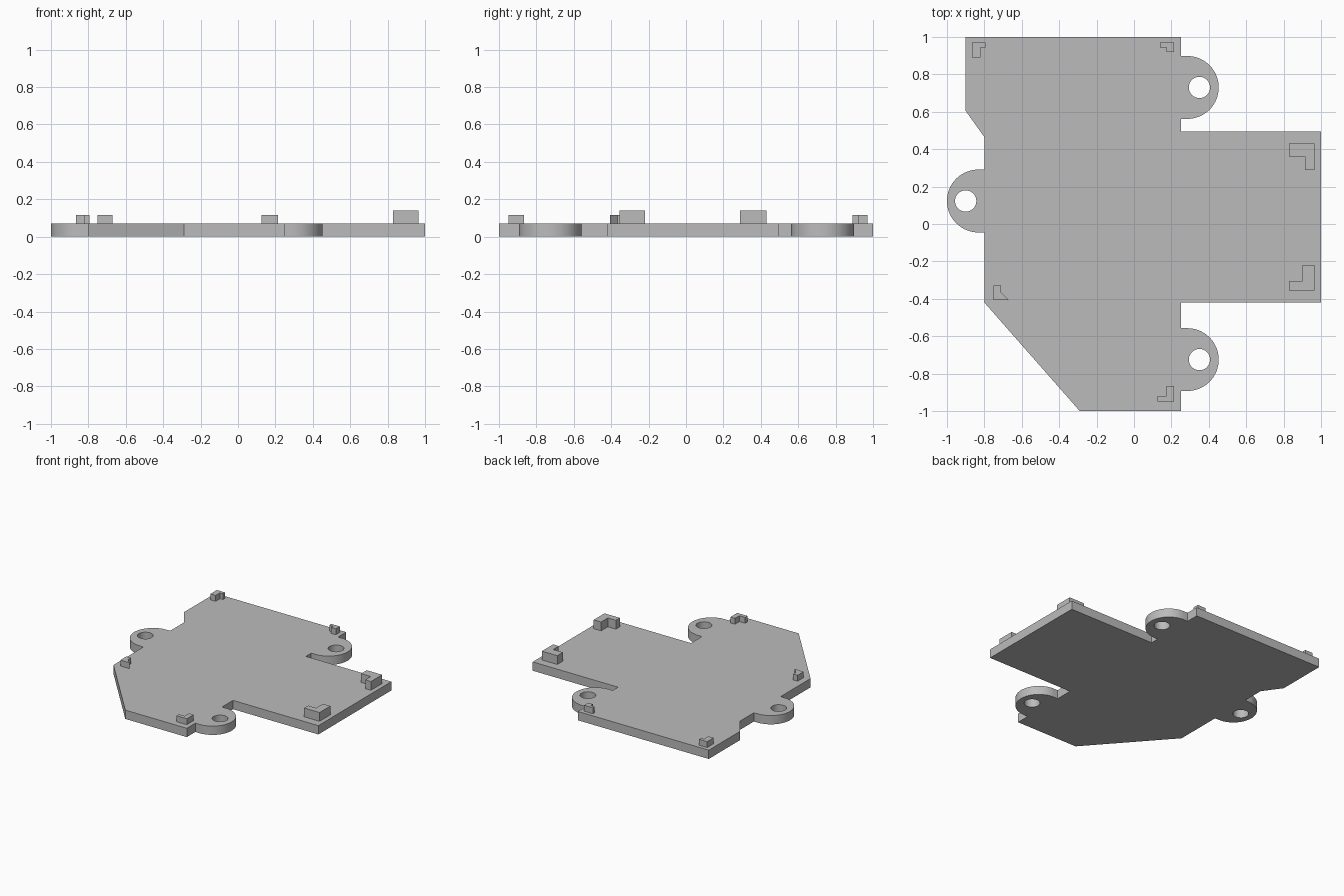
import bpy
import bmesh
from math import cos, sin, pi
from mathutils import Vector

cube = bpy.data.objects.get("Cube")
if cube:
    bpy.data.objects.remove(cube, do_unlink=True)

GREY = (0.5, 0.5, 0.5, 1.0)
grey = bpy.data.materials.new("plain grey")
grey.use_nodes = True
grey.diffuse_color = GREY
grey.node_tree.nodes["Principled BSDF"].inputs["Base Color"].default_value = GREY

PLATE_TOP = 0.07
EAR_RADIUS = 0.168
HOLE_RADIUS = 0.057


def arc(x, y, radius, start, end, steps):
    """Points along an arc, both ends included."""
    angles = [start + (end - start) * i / steps for i in range(steps + 1)]
    return [(x + radius * cos(a), y + radius * sin(a)) for a in angles]


def prism(name, loops, bottom, top):
    """Solid from an outline and optional hole loops."""
    bm = bmesh.new()
    edges = []
    for loop in loops:
        verts = [bm.verts.new((x, y, bottom)) for x, y in loop]
        edges += [bm.edges.new((v, verts[i - 1])) for i, v in enumerate(verts)]
    bmesh.ops.triangle_fill(bm, edges=edges, use_beauty=True)
    raised = bmesh.ops.extrude_face_region(bm, geom=bm.faces[:], use_keep_orig=True)
    verts = [g for g in raised["geom"] if isinstance(g, bmesh.types.BMVert)]
    bmesh.ops.translate(bm, verts=verts, vec=Vector((0, 0, top - bottom)))
    bmesh.ops.recalc_face_normals(bm, faces=bm.faces[:])
    mesh = bpy.data.meshes.new(name)
    bm.to_mesh(mesh)
    bm.free()
    mesh.materials.append(grey)
    obj = bpy.data.objects.new(name, mesh)
    bpy.context.collection.objects.link(obj)
    return obj


# Base plate: clockwise outline with three rounded screw ears
def right_ear(y):
    return ([(0.25, y + EAR_RADIUS)]
            + arc(0.285, y, EAR_RADIUS, pi / 2, -pi / 2, 32)
            + [(0.25, y - EAR_RADIUS)])


BACK_EAR, FRONT_EAR, SIDE_EAR = 0.73, -0.725, 0.123
outline = [(-0.9, 1), (0.25, 1)] + right_ear(BACK_EAR)
outline += [(0.25, 0.495), (1, 0.495), (1, -0.42), (0.25, -0.42)]
outline += right_ear(FRONT_EAR)
outline += [(0.25, -1), (-0.29, -1), (-0.8, -0.42), (-0.8, SIDE_EAR - EAR_RADIUS)]
outline += arc(-0.832, SIDE_EAR, EAR_RADIUS, -pi / 2, -3 * pi / 2, 32)
outline += [(-0.8, SIDE_EAR + EAR_RADIUS), (-0.8, 0.465), (-0.9, 0.605)]

centres = [(0.35, BACK_EAR), (0.35, FRONT_EAR), (-0.9, SIDE_EAR)]
holes = [arc(x, y, HOLE_RADIUS, 0, 2 * pi, 32)[:-1] for x, y in centres]
plate = prism("base_plate", [outline] + holes, 0, PLATE_TOP)

bpy.ops.object.select_all(action="DESELECT")
plate.select_set(True)
bpy.context.view_layer.objects.active = plate
bpy.ops.object.shade_smooth_by_angle(angle=pi / 6)


# Corner brackets: L shapes from outer corner, far ends and inner corner
def bracket(name, corner, far, inner, top):
    (cx, cy), (fx, fy), (ix, iy) = corner, far, inner
    points = [(cx, cy), (fx, cy), (fx, iy), (ix, iy), (ix, fy), (cx, fy)]
    prism(name, [points], PLATE_TOP, top)


LOW, HIGH = 0.117, 0.14
bracket("back_right_bracket", (-0.865, 0.97), (-0.795, 0.89), (-0.82, 0.945), LOW)
bracket("back_middle_bracket", (0.215, 0.97), (0.14, 0.92), (0.175, 0.945), LOW)
bracket("front_middle_bracket", (0.215, -0.95), (0.125, -0.865), (0.175, -0.92), LOW)
bracket("left_back_bracket", (0.965, 0.43), (0.83, 0.29), (0.915, 0.36), HIGH)
bracket("left_front_bracket", (0.965, -0.355), (0.83, -0.22), (0.9, -0.305), HIGH)

# Bracket beside the slanted edge, with a slanted foot
foot = [(-0.75, -0.33), (-0.71, -0.33), (-0.71, -0.365), (-0.67, -0.405), (-0.75, -0.405)]
prism("slanted_bracket", [foot], PLATE_TOP, LOW)
